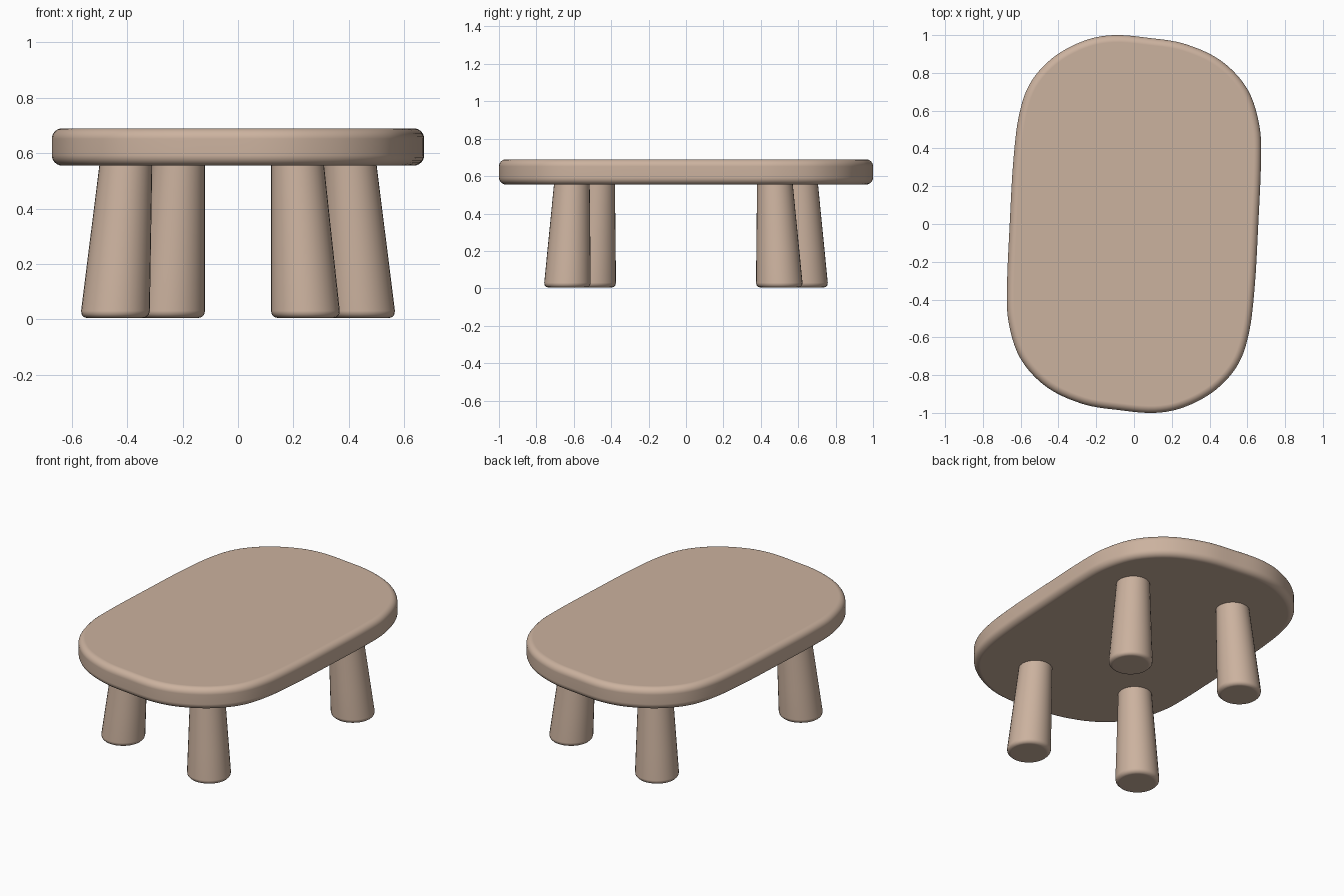
import bpy, bmesh, math
from mathutils import Vector

if "Cube" in bpy.data.objects:
    bpy.data.objects.remove(bpy.data.objects["Cube"])

clay = bpy.data.materials.new("warm beige")
clay.diffuse_color = (0.60, 0.445, 0.345, 1)
clay.use_nodes = True
clay.node_tree.nodes["Principled BSDF"].inputs["Base Color"].default_value = clay.diffuse_color


def catmull(a, b, c, d, t):
    return 0.5 * (2 * b + (c - a) * t + (2 * a - 5 * b + 4 * c - d) * t * t
                  + (3 * b - a - 3 * c + d) * t ** 3)


def loft(name, rings):
    """Skin a list of equal-length rings and cap both ends."""
    bm = bmesh.new()
    vr = [[bm.verts.new(p) for p in r] for r in rings]
    n = len(vr[0])
    for lo, hi in zip(vr, vr[1:]):
        for i in range(n):
            j = (i + 1) % n
            bm.faces.new((lo[i], lo[j], hi[j], hi[i]))
    bm.faces.new(vr[0][::-1])
    bm.faces.new(vr[-1])
    bmesh.ops.recalc_face_normals(bm, faces=bm.faces)
    me = bpy.data.meshes.new(name)
    bm.to_mesh(me)
    bm.free()
    me.materials.append(clay)
    ob = bpy.data.objects.new(name, me)
    bpy.context.collection.objects.link(ob)
    bpy.ops.object.select_all(action='DESELECT')
    ob.select_set(True)
    bpy.context.view_layer.objects.active = ob
    bpy.ops.object.shade_smooth_by_angle(angle=math.radians(40))
    mod = ob.modifiers.new("weighted normals", 'WEIGHTED_NORMAL')
    mod.keep_sharp = True
    return ob


# Tabletop: half outline, repeated by a half turn, smoothed to a closed curve
half = [Vector(p) for p in [
    (0.11, -1.0), (0.27, -0.968), (0.43, -0.88), (0.55, -0.745), (0.61, -0.57),
    (0.64, -0.32), (0.658, 0.0), (0.672, 0.32), (0.664, 0.52), (0.60, 0.715),
    (0.46, 0.865), (0.27, 0.953), (0.08, 0.985)]]
pts = half + [-p for p in half]
n = len(pts)
outline = [catmull(pts[i - 1], pts[i], pts[(i + 1) % n], pts[(i + 2) % n], k / 5)
           for i in range(n) for k in range(5)]
m = len(outline)
normals = []
for i in range(m):
    t = (outline[(i + 1) % m] - outline[i - 1]).normalized()
    normals.append(Vector((t.y, -t.x)))


def top_ring(inset, z):
    return [(p.x - q.x * inset, p.y - q.y * inset, z) for p, q in zip(outline, normals)]


Z0, Z1, R = 0.555, 0.69, 0.038
arc = [math.radians(a) for a in range(0, 91, 15)]
rings = [top_ring(R * (1 - math.sin(a)), Z0 + R * (1 - math.cos(a))) for a in arc]
rings += [top_ring(R * (1 - math.cos(a)), Z1 - R * (1 - math.sin(a))) for a in arc]
loft("tabletop", rings)


# Legs: tapered, splayed outward, with rounded feet
def leg(name, foot, head):
    foot, head = Vector(foot), Vector(head)
    r0, r1, b, zt = 0.126, 0.095, 0.026, 0.565

    def ring(z, inset):
        f = z / zt
        c = foot.lerp(head, f)
        r = r0 + (r1 - r0) * f - inset
        return [(c.x + r * math.cos(math.tau * k / 32),
                 c.y + r * math.sin(math.tau * k / 32), z) for k in range(32)]

    z0 = 0.004
    rs = [ring(z0 + b * (1 - math.cos(a)), b * (1 - math.sin(a))) for a in arc[::2]]
    loft(name, rs + [ring(0.2, 0), ring(0.4, 0), ring(zt, 0)])


for s, side in ((1, "front"), (-1, "back")):
    leg(side + "_outer_leg", (-0.445 * s, -0.50 * s), (-0.405 * s, -0.475 * s))
    leg(side + "_inner_leg", (0.245 * s, -0.635 * s), (0.215 * s, -0.61 * s))
